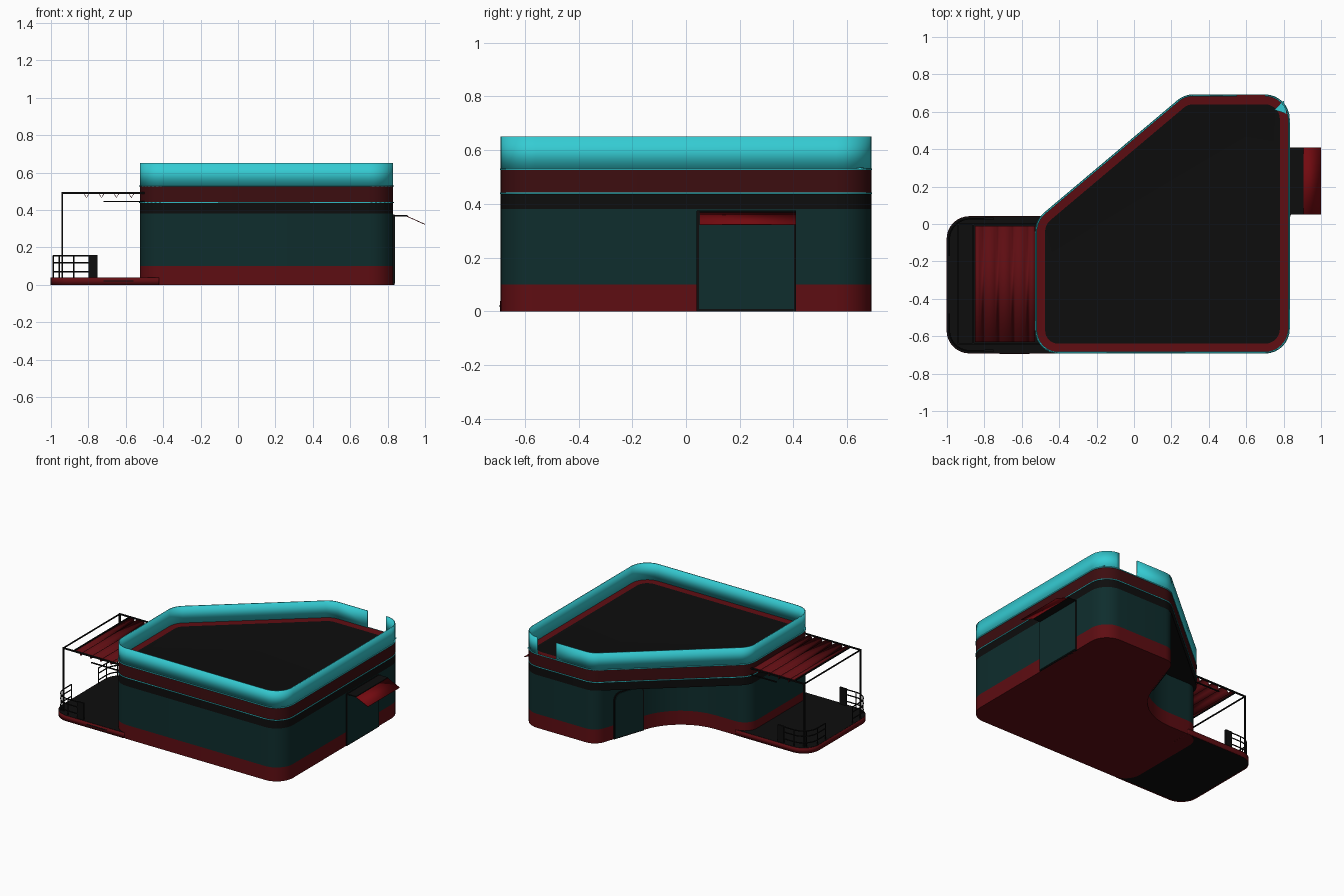
import bpy, bmesh, math
from mathutils import Vector, Matrix

cube = bpy.data.objects.get("Cube")
if cube:
    bpy.data.objects.remove(cube)


def material(name, rgb):
    m = bpy.data.materials.new(name)
    m.use_nodes = True
    m.diffuse_color = (*rgb, 1)
    m.node_tree.nodes["Principled BSDF"].inputs["Base Color"].default_value = (*rgb, 1)
    return m


RED = material("deep red", (.112, .004, .006))
MAROON = material("dark maroon", (.046, .004, .005))
AWNING = material("awning red", (.17, .003, .005))
BLACK = material("black", (.004, .004, .004))
TEAL = material("dark teal", (.0045, .026, .026))
CYAN = material("cyan", (.035, .6, .65))


def corner(a, b, c, r, steps=8):
    """Arc of radius r that rounds corner b between a and c."""
    a, b, c = Vector(a[:2]), Vector(b[:2]), Vector(c[:2])
    u, v = (a - b).normalized(), (c - b).normalized()
    half = u.angle(v) / 2
    centre = b + (u + v).normalized() * r / math.sin(half)
    start = b + u * r / math.tan(half) - centre
    turn = math.pi - 2 * half
    if u.cross(v) > 0:
        turn = -turn
    return [centre + Matrix.Rotation(turn * i / steps, 2) @ start for i in range(steps + 1)]


def rounded(corners):
    pts = []
    for i, b in enumerate(corners):
        pts += corner(corners[i - 1], b, corners[(i + 1) % len(corners)], b[2])
    return pts


def finish(name, bm, mats):
    me = bpy.data.meshes.new(name)
    bm.normal_update()
    bm.to_mesh(me)
    bm.free()
    for m in mats:
        me.materials.append(m)
    ob = bpy.data.objects.new(name, me)
    bpy.context.collection.objects.link(ob)
    bpy.ops.object.select_all(action='DESELECT')
    ob.select_set(True)
    bpy.context.view_layer.objects.active = ob
    bpy.ops.object.shade_smooth_by_angle(angle=math.radians(35))
    return ob


def prism(name, pts, z0, z1, mat, rim=None, floor=None, width=.05):
    """Extruded outline; with rim and floor the top gets a sunken inset."""
    bm = bmesh.new()
    low = [bm.verts.new((p[0], p[1], z0)) for p in pts]
    high = [bm.verts.new((p[0], p[1], z1)) for p in pts]
    bm.faces.new(low[::-1])
    top = bm.faces.new(high)
    for i in range(len(pts)):
        bm.faces.new((low[i - 1], low[i], high[i], high[i - 1]))
    mats = [mat]
    if rim:
        mats += [rim, floor]
        bm.normal_update()
        ring = bmesh.ops.inset_region(bm, faces=[top], thickness=width, depth=0)["faces"]
        for f in ring:
            f.material_index = 1
        top.material_index = 2
        for v in top.verts:
            v.co.z -= .005
    return finish(name, bm, mats)


def ribbon(name, path, z0, z1, mat, thickness, offset, closed=False):
    """Upright sheet that follows a path."""
    bm = bmesh.new()
    cols = [[bm.verts.new((p[0], p[1], z)) for z in (z0, z1)] for p in path]
    for i in range(0 if closed else 1, len(cols)):
        a, b = cols[i - 1], cols[i]
        bm.faces.new((a[0], b[0], b[1], a[1]))
    ob = finish(name, bm, [mat])
    mod = ob.modifiers.new("thickness", 'SOLIDIFY')
    mod.thickness, mod.offset = thickness, offset
    return ob


def box(name, lo, hi, mat):
    pts = [(lo[0], lo[1]), (hi[0], lo[1]), (hi[0], hi[1]), (lo[0], hi[1])]
    return prism(name, pts, lo[2], hi[2], mat)


def sheet(name, profile, y0, y1, mat):
    """Thin sheet: an xz profile swept along y."""
    bm = bmesh.new()
    rows = [[bm.verts.new((x, y, z)) for y in (y0, y1)] for x, z in profile]
    for a, b in zip(rows, rows[1:]):
        bm.faces.new((a[0], b[0], b[1], a[1]))
    ob = finish(name, bm, [mat])
    ob.modifiers.new("thickness", 'SOLIDIFY').thickness = .004


def door(name, start, along, width, height, r):
    """Framed door plate standing on a wall."""
    d = Vector((*along, 0)).normalized()
    up = Vector((0, 0, 1))
    place = Matrix((d, up, d.cross(up))).transposed().to_4x4()
    place.translation = (*start, 0)
    for part, gap, depth, mat in (("frame", 0, .006, BLACK), ("panel", .008, .009, TEAL)):
        x0, x1, z1 = gap, width - gap, height - gap
        pts = rounded([(x0, gap, .001), (x1, gap, .001), (x1, z1, r), (x0, z1, r)])
        prism(name + "_" + part, pts, -.01, depth, mat).matrix_world = place


# Building: the lower walls curve inwards under the slanted roof edge
W, E, S, N = -.525, .83, -.69, .69
shared = [(W, S, .12), (E, S, .13), (E, N, .13)]
roof_line = rounded([(.27, N, .13), (W, .02, .13)] + shared)
wall_line = rounded([(.24, N, .1), (.02, .04, .4), (W, .04, .1)] + shared)
prism("base_course", wall_line, 0, .1, RED)
prism("walls", wall_line, .1, .38, TEAL)
prism("fascia_lower", roof_line, .38, .44, BLACK)
prism("fascia_upper", roof_line, .44, .53, MAROON, RED, BLACK)
for name, z in (("trim_lower", .44), ("trim_upper", .529)):
    ribbon(name, roof_line, z - .003, z + .003, CYAN, .003, 1, True)

# Parapet screen with an opening in the back edge
ribbon("parapet_screen", [(.55, N)] + roof_line, .53, .65, CYAN, .007, -1)
prism("corner_plate", [(.75, .61), (.815, .59), (.80, .66)], .53, .536, CYAN)

# Doors and side awning
door("side_door", (E, .04), (0, 1), .37, .375, .001)
slant = Vector((-.22, -.65)).normalized()
door("back_door", Vector((.24, N)) + slant * .15, slant, .24, .33, .05)
box("awning_bracket", (.82, .05, .366), (.905, .41, .372), BLACK)
sheet("awning", [(.9, .37), (1, .325)], .05, .41, AWNING)

# Terrace deck
deck = rounded([(-1, S, .12), (-.42, S, .01), (-.42, .04, .01), (-1, .04, .12)])
prism("deck", deck, .004, .04, BLACK)
ribbon("deck_edge", deck, 0, .039, RED, .004, 0, True)
box("deck_slot", (-.72, S - .004, .017), (-.56, S, .024), BLACK)

# Pergola with a folded canopy
FRONT, BACK, X = -.64, 0, -.94
for side, y in (("front", FRONT), ("back", BACK)):
    box("pergola_post_" + side, (X - .005, y - .005, .04), (X + .005, y + .005, .495), BLACK)
    box("pergola_beam_" + side, (X, y - .005, .486), (-.5, y + .005, .495), BLACK)
    box("pergola_brace_" + side, (-.72, y - .004, .442), (-.5, y + .004, .449), BLACK)
for name, x in (("outer", X), ("inner", -.86)):
    box("pergola_crossbar_" + name, (x - .004, FRONT, .487), (x + .004, BACK, .494), BLACK)
folds = [(-.85, .492)]
for i in range(4):
    x = -.81 + .08 * i
    folds += [(x - .014, .492), (x, .468), (x + .014, .492)]
sheet("canopy", folds + [(-.53, .492)], FRONT + .01, BACK - .01, RED)


# Railings that wrap the two outer deck corners
def tube(name, pts):
    cu = bpy.data.curves.new(name, 'CURVE')
    cu.dimensions = '3D'
    cu.bevel_depth, cu.bevel_resolution = .004, 1
    sp = cu.splines.new('POLY')
    sp.points.add(len(pts) - 1)
    for p, q in zip(sp.points, pts):
        p.co = (*q, 1)
    cu.materials.append(BLACK)
    ob = bpy.data.objects.new(name, cu)
    bpy.context.collection.objects.link(ob)
    bpy.ops.object.select_all(action='DESELECT')
    ob.select_set(True)
    bpy.context.view_layer.objects.active = ob
    bpy.ops.object.convert(target='MESH')


for side, y, inward in (("front", S + .012, 1), ("back", .028, -1)):
    a, b, c = (-.78, y), (-.988, y), (-.988, y + .2 * inward)
    path = [Vector(a)] + corner(a, b, c, .11) + [Vector(c)]
    for z in (.07, .118, .155):
        tube("rail_" + side, [(p.x, p.y, z) for p in path])
    for i in (1, 5, 9, 10):
        tube("rail_post_" + side, [(*path[i], .04), (*path[i], .157)])
    box("rail_panel_" + side, (-.8, y - .006, .04), (-.75, y + .006, .16), BLACK)
